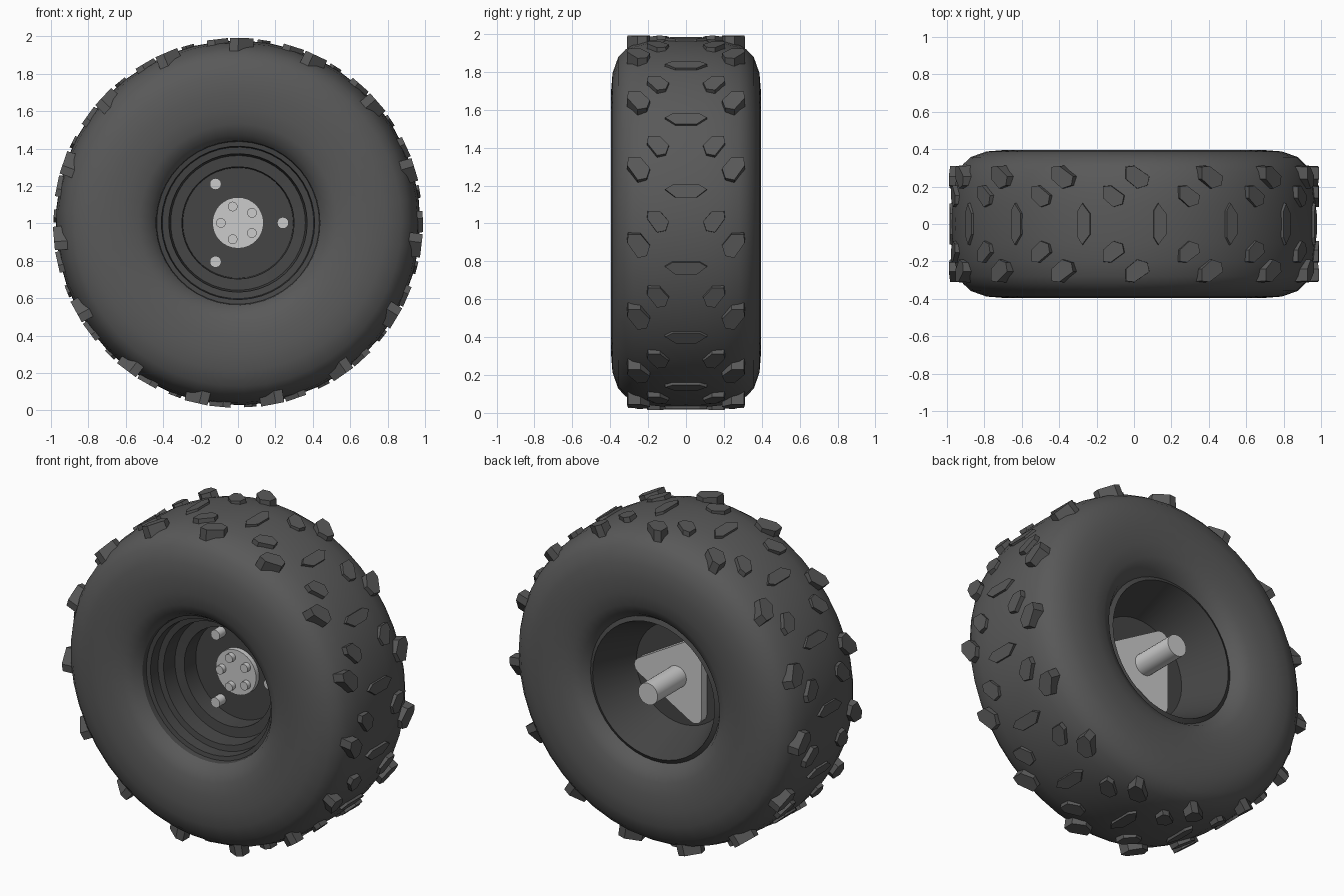
import bpy, bmesh
from math import sin, cos, pi, radians
from mathutils import Vector

if "Cube" in bpy.data.objects:
    bpy.data.objects.remove(bpy.data.objects["Cube"])

CZ = 1.003  # wheel centre height

rubber = bpy.data.materials.new("dark_rubber")
rubber.diffuse_color = (0.1, 0.1, 0.1, 1)
rubber.use_nodes = True
rubber.node_tree.nodes["Principled BSDF"].inputs["Base Color"].default_value = rubber.diffuse_color
rim_dark = bpy.data.materials.new("dark_rim")
rim_dark.diffuse_color = (0.06, 0.06, 0.06, 1)
rim_dark.use_nodes = True
rim_dark.node_tree.nodes["Principled BSDF"].inputs["Base Color"].default_value = rim_dark.diffuse_color


def finish(name, bm, mat=None, smooth=None):
    bmesh.ops.remove_doubles(bm, verts=bm.verts, dist=1e-5)
    bmesh.ops.recalc_face_normals(bm, faces=bm.faces)
    me = bpy.data.meshes.new(name)
    bm.to_mesh(me)
    bm.free()
    ob = bpy.data.objects.new(name, me)
    bpy.context.collection.objects.link(ob)
    ob.location.z = CZ
    if mat:
        me.materials.append(mat)
    if smooth:
        bpy.ops.object.select_all(action='DESELECT')
        ob.select_set(True)
        bpy.context.view_layer.objects.active = ob
        bpy.ops.object.shade_smooth_by_angle(angle=radians(smooth))
    return ob


def lathe(name, profile, n, mat, smooth):
    """Turn (y, radius) points round the y axis."""
    bm = bmesh.new()
    vs = [bm.verts.new((r, y, 0)) for y, r in profile]
    es = [bm.edges.new(p) for p in zip(vs, vs[1:])]
    bmesh.ops.spin(bm, geom=vs + es, cent=(0, 0, 0), axis=(0, 1, 0),
                   angle=2 * pi, steps=n)
    return finish(name, bm, mat, smooth)


def prism(bm, low, high):
    """Solid between two matching outlines."""
    a = [bm.verts.new(p) for p in low]
    b = [bm.verts.new(p) for p in high]
    bm.faces.new(a[::-1])
    bm.faces.new(b)
    for i in range(len(a)):
        j = (i + 1) % len(a)
        bm.faces.new((a[i], a[j], b[j], b[i]))


def plate(name, pts, y0, y1, smooth=None):
    bm = bmesh.new()
    prism(bm, [(x, y0, z) for x, z in pts], [(x, y1, z) for x, z in pts])
    return finish(name, bm, None, smooth)


def rod(name, r, y0, y1, x=0, z=0, n=20):
    pts = [(x + r * cos(2 * pi * i / n), z + r * sin(2 * pi * i / n)) for i in range(n)]
    return plate(name, pts, y0, y1, 35)


# tyre carcass: half profile mirrored across the centre plane
half = [(.30, .44), (.345, .47), (.375, .53), (.39, .61), (.395, .70), (.388, .79),
        (.358, .875), (.32, .915), (.28, .94), (.2, .962), (.1, .973)]
profile = [(-y, r) for y, r in half] + [(0, .975)] + half[::-1]
lathe("tyre", profile, 45, rubber, 30)

# rim: stepped dish at the front, centre disc, plain cone at the back
lathe("rim_front", [(-.30, .44), (-.27, .435), (-.265, .41), (-.20, .405), (-.195, .37),
                    (-.10, .36), (-.095, .30), (.01, .295), (.01, 0)], 45, rim_dark, 30)
lathe("rim_back", [(.30, .44), (.315, .415), (.04, .31), (.04, 0)], 45, rim_dark, 30)

# tread lugs: outlines as (axial, tangential) offsets
slant = [(.055, .06), (.06, .015), (.005, -.065), (-.043, -.055), (-.06, 0), (-.01, .06)]
centre = [(.11, .015), (.055, -.028), (-.055, -.028), (-.11, .015), (-.07, .04), (.07, .04)]


def lug(bm, outline, y, theta, side, base, top):
    n = Vector((cos(theta), 0, sin(theta)))
    t = Vector((-sin(theta), 0, cos(theta)))

    def ring(h, k):
        return [n * h + t * (b * k) + Vector((0, side * (y + a * k), 0)) for a, b in outline]
    prism(bm, ring(base, 1.06), ring(top, 1.0))


shoulder_bm, inner_bm, centre_bm = bmesh.new(), bmesh.new(), bmesh.new()
for i in range(15):
    ang = 90 + 24 * i
    for side in (-1, 1):
        lug(shoulder_bm, slant, .25, radians(ang - 1), side, .87, .988)
        lug(inner_bm, [(a * .95, b * .9) for a, b in slant], .148, radians(ang + 6.5), side, .92, .988)
    lug(centre_bm, centre, 0, radians(ang + 15.5), 1, .94, .986)
finish("shoulder_lugs", shoulder_bm, rubber)
finish("inner_lugs", inner_bm, rubber)
finish("centre_lugs", centre_bm, rubber)

# hub cap with five bolts
rod("hub_cap", .137, -.02, .03, n=32)
for i in range(5):
    a = radians(36 + 72 * i)
    rod("hub_bolt", .026, -.05, 0, .092 * cos(a), .092 * sin(a), 16)

# rounded triangular carrier, its three studs and the axle
tri = []
for k in range(3):
    a = radians(120 * k)
    for d in (-60, -30, 0, 30, 60):
        b = a + radians(d)
        tri.append((.24 * cos(a) + .05 * cos(b), .24 * sin(a) + .05 * sin(b)))
    rod("carrier_stud", .031, -.05, .06, .24 * cos(a), .24 * sin(a), 16)
plate("carrier_plate", tri, .03, .09, 35)
rod("axle", .066, .05, .37, n=24)
